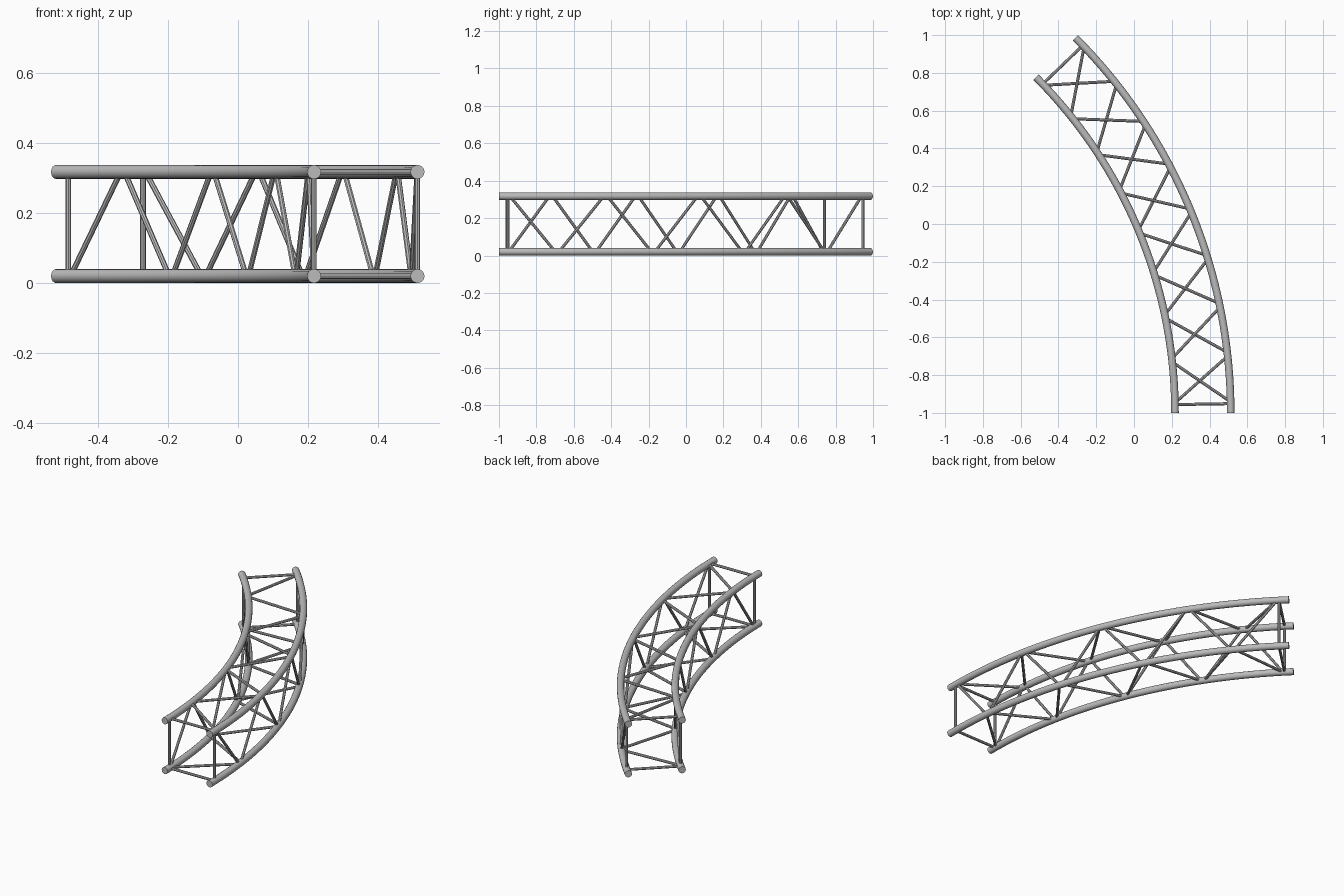
import bpy
from math import sin, cos, radians
from mathutils import Vector

cube = bpy.data.objects.get("Cube")
if cube:
    bpy.data.objects.remove(cube, do_unlink=True)

steel = bpy.data.materials.new("grey_steel")
steel.use_nodes = True
GREY = (0.5, 0.5, 0.5, 1)
steel.diffuse_color = GREY
steel.node_tree.nodes["Principled BSDF"].inputs["Base Color"].default_value = GREY

CENTRE_X, START_Y = -2.296, -1.0
RADIUS = {"inner": 2.513, "outer": 2.808}
HEIGHT = {"bottom": 0.02, "top": 0.317}
SWEEP, PANELS = 45, 8
FIRST, LAST = 1.0, 43.85      # angles of the end frames
GAP = 0.2                     # diagonals stop just short of each node


def on_arc(side, level, degrees):
    a = radians(degrees)
    r = RADIUS[side]
    return Vector((CENTRE_X + r * cos(a), START_Y + r * sin(a), HEIGHT[level]))


def node_angle(i):
    return FIRST + (LAST - FIRST) * i / PANELS


def tube(name, points, radius, resolution):
    """Round capped tube along a list of points."""
    curve = bpy.data.curves.new(name, "CURVE")
    curve.dimensions = "3D"
    curve.bevel_depth = radius
    curve.bevel_resolution = resolution
    curve.use_fill_caps = True
    spline = curve.splines.new("POLY")
    spline.points.add(len(points) - 1)
    for p, co in zip(spline.points, points):
        p.co = (*co, 1)
    curve.materials.append(steel)
    obj = bpy.data.objects.new(name, curve)
    bpy.context.collection.objects.link(obj)
    bpy.ops.object.select_all(action="DESELECT")
    obj.select_set(True)
    bpy.context.view_layer.objects.active = obj
    bpy.ops.object.convert(target="MESH")
    bpy.ops.object.shade_smooth_by_angle(angle=radians(40))


def strut(name, start, end):
    tube(name, [start, end], 0.008, 2)


# Four curved main chords
for side in RADIUS:
    for level in HEIGHT:
        arc = [on_arc(side, level, SWEEP * k / 48) for k in range(49)]
        tube(f"{side}_{level}_chord", arc, 0.02, 6)

# Square frame at each end
for end, angle in (("front", FIRST), ("back", LAST)):
    for side in RADIUS:
        strut(f"{end}_{side}_upright", on_arc(side, "bottom", angle), on_arc(side, "top", angle))
    for level in HEIGHT:
        strut(f"{end}_{level}_crossbar", on_arc("inner", level, angle), on_arc("outer", level, angle))

# Zigzag lacing on all four faces: each chord is met at every second node
for i in range(PANELS):
    a, b = node_angle(i) + GAP, node_angle(i + 1) - GAP
    low, high = ("bottom", "top") if i % 2 == 0 else ("top", "bottom")
    near, far = ("inner", "outer") if i % 2 == 0 else ("outer", "inner")
    strut(f"inner_brace_{i}", on_arc("inner", low, a), on_arc("inner", high, b))
    strut(f"outer_brace_{i}", on_arc("outer", high, a), on_arc("outer", low, b))
    strut(f"bottom_brace_{i}", on_arc(near, "bottom", a), on_arc(far, "bottom", b))
    strut(f"top_brace_{i}", on_arc(far, "top", a), on_arc(near, "top", b))
